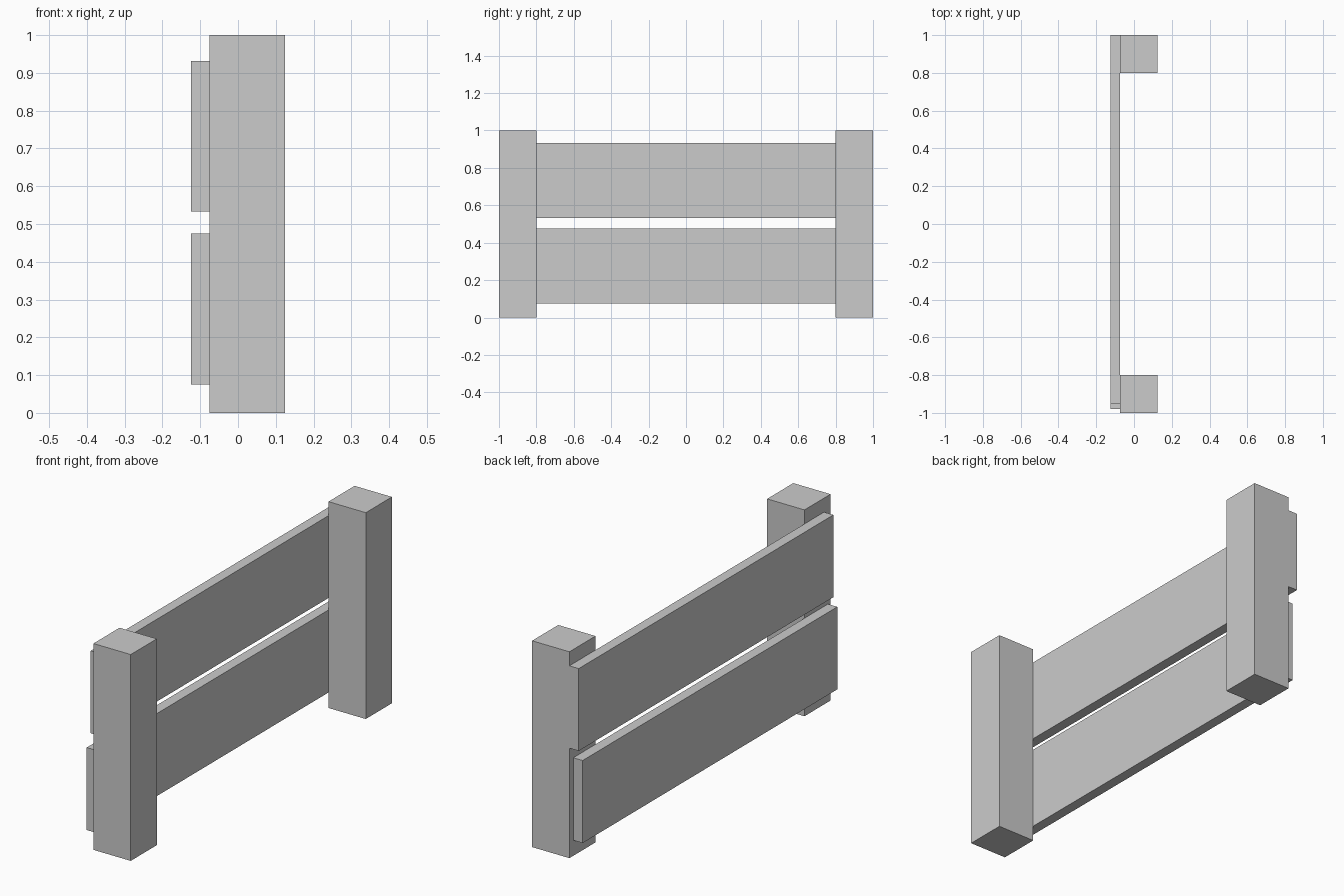
import bpy, bmesh
from mathutils import Vector

if "Cube" in bpy.data.objects:
    bpy.data.objects.remove(bpy.data.objects["Cube"])


def grow_seeds(first, cracks):
    """Mirror seed points over crack planes: (parent index, point, normal)."""
    seeds = [Vector(first)]
    for parent, point, normal in cracks:
        n = Vector(normal).normalized()
        s = seeds[parent]
        seeds.append(s - 2 * (s - Vector(point)).dot(n) * n)
    return seeds


def shattered_box(name, lo, hi, first, cracks):
    """Box split into tightly fitting closed shards, one per seed."""
    lo, hi = Vector(lo), Vector(hi)
    seeds = grow_seeds(first, cracks)
    total = bmesh.new()
    for i, seed in enumerate(seeds):
        bm = bmesh.new()
        bmesh.ops.create_cube(bm, size=1)
        for v in bm.verts:
            v.co = (lo + hi) / 2 + Vector(a * b for a, b in zip(v.co, hi - lo))
        for j, other in enumerate(seeds):
            if i == j or not bm.faces:
                continue
            bmesh.ops.bisect_plane(
                bm, geom=bm.verts[:] + bm.edges[:] + bm.faces[:], dist=1e-6,
                plane_co=(seed + other) / 2, plane_no=other - seed, clear_outer=True)
            rim = [e for e in bm.edges if e.is_boundary]
            if rim:
                bmesh.ops.holes_fill(bm, edges=rim, sides=0)
        if bm.faces:
            bmesh.ops.recalc_face_normals(bm, faces=bm.faces[:])
            shard = bpy.data.meshes.new("shard")
            bm.to_mesh(shard)
            total.from_mesh(shard)
            bpy.data.meshes.remove(shard)
        bm.free()
    mesh = bpy.data.meshes.new(name)
    total.to_mesh(mesh)
    total.free()
    obj = bpy.data.objects.new(name, mesh)
    bpy.context.collection.objects.link(obj)
    return obj


# Posts
shattered_box("front_post", (-0.075, -1, 0), (0.125, -0.8, 1), (0.05, -0.95, 0.75), [
    (0, (0.125, -1, 0.483), (0.051, -0.28, 1)),
    (0, (-0.012, -1, 0.49), (1, 0.165, 0.059)),
    (0, (0.125, -0.885, 1), (0.548, 1, 0.944)),
])
shattered_box("back_post", (-0.075, 0.8, 0), (0.125, 1, 1), (0.08, 0.87, 0.97), [
    (0, (0.125, 0.8, 0.75), (1.24, -0.47, 1)),
    (0, (-0.01, 0.8, 1), (1, 0.5, -0.14)),
    (0, (0, 0.975, 1), (0.4, 1, 0.265)),
    (1, (0.125, 0.8, 0.5), (-0.24, -0.1, 1)),
])

# Planks
shattered_box("lower_plank", (-0.125, -0.98, 0.075), (-0.075, 0.97, 0.475),
              (-0.1, -0.302, 0.124), [
    (0, (-0.1, -0.575, 0.215), (0, 0.26, -0.175)),
    (0, (-0.1, -0.575, 0.215), (0, 0.135, 0.01)),
    (0, (-0.1, 0.17, 0.375), (0, 0.1, 0.02)),
    (0, (-0.1, 0.17, 0.375), (0, 0.295, -0.1)),
])
shattered_box("upper_plank", (-0.125, -0.95, 0.533), (-0.075, 1, 0.932),
              (-0.1, -0.56, 0.785), [
    (0, (-0.1, -0.923, 0.62), (0, 0.31, -0.23)),
    (0, (-0.1, -0.923, 0.62), (0, 0.085, 0.038)),
    (0, (-0.1, 0.19, 0.733), (0, 0.395, 0.05)),
])
